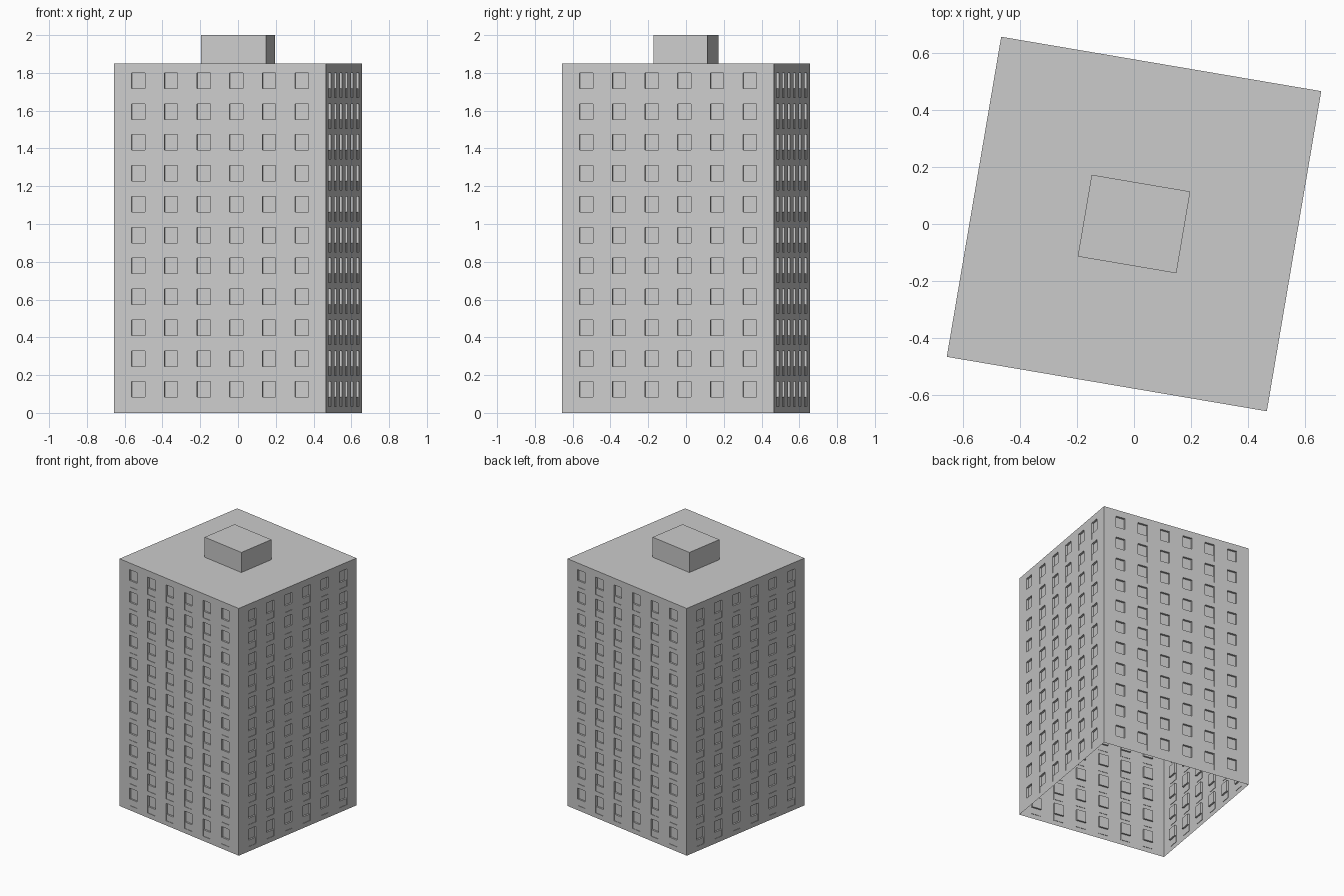
import bpy, bmesh, math
from mathutils import Matrix, Vector

if "Cube" in bpy.data.objects:
    bpy.data.objects.remove(bpy.data.objects["Cube"])

TURN = math.radians(-9.65)
HALF, HEIGHT = 0.568, 1.85
COLS, ROWS = 6, 11
PITCH_U, PITCH_Z = 0.1755, 0.1635
WIN_W, BAY_Z, SILL_Z, TOP_Z = 0.072, 0.035, 0.083, 0.165
SILL_D, WIN_D = 0.003, 0.015


def new_object(name, bm):
    mesh = bpy.data.meshes.new(name)
    bm.to_mesh(mesh)
    bm.free()
    obj = bpy.data.objects.new(name, mesh)
    bpy.context.collection.objects.link(obj)
    obj.rotation_euler.z = TURN
    return obj


# Grid lines of one wall: window bays across, parapet and window rows up
us = [-HALF]
for i in range(COLS):
    c = (i - (COLS - 1) / 2) * PITCH_U
    us += [c - WIN_W / 2, c + WIN_W / 2]
us.append(HALF)
zs = [0.0]
for j in range(ROWS):
    zs += [j * PITCH_Z + h for h in (BAY_Z, SILL_Z, TOP_Z)]
zs.append(HEIGHT)
NU, NZ = len(us) - 1, len(zs) - 1


def depth(i, j):
    if i % 2 == 0 or j % 3 == 0:
        return 0.0
    return SILL_D if j % 3 == 1 else WIN_D


# Tower: four walls with recessed bays, flat roof, open underneath
bm = bmesh.new()
for k in range(4):
    rot = Matrix.Rotation(k * math.pi / 2, 3, 'Z')

    def quad(*pts):
        bm.faces.new([bm.verts.new(rot @ Vector((u, d - HALF, z))) for u, d, z in pts])

    for i in range(NU):
        for j in range(NZ):
            d = depth(i, j)
            u0, u1, z0, z1 = us[i], us[i + 1], zs[j], zs[j + 1]
            quad((u0, d, z0), (u1, d, z0), (u1, d, z1), (u0, d, z1))
            # Reveals between cells of different depth
            if i + 1 < NU and depth(i + 1, j) != d:
                e = depth(i + 1, j)
                quad((u1, d, z0), (u1, e, z0), (u1, e, z1), (u1, d, z1))
            if j + 1 < NZ and depth(i, j + 1) != d:
                e = depth(i, j + 1)
                quad((u0, d, z1), (u1, d, z1), (u1, e, z1), (u0, e, z1))
bm.faces.new([bm.verts.new((x * HALF, y * HALF, HEIGHT))
              for x, y in ((-1, -1), (1, -1), (1, 1), (-1, 1))])
bmesh.ops.remove_doubles(bm, verts=bm.verts, dist=1e-5)
new_object("tower", bm)

# Roof plant room
bm = bmesh.new()
bmesh.ops.create_cube(bm, size=1.0)
bmesh.ops.scale(bm, vec=(0.35, 0.29, 2.0 - HEIGHT), verts=bm.verts)
bmesh.ops.translate(bm, vec=(0, 0, (2.0 + HEIGHT) / 2), verts=bm.verts)
bottom = [f for f in bm.faces if f.normal.z < -0.5]
bmesh.ops.delete(bm, geom=bottom, context='FACES_ONLY')
new_object("roof_plant_room", bm)
